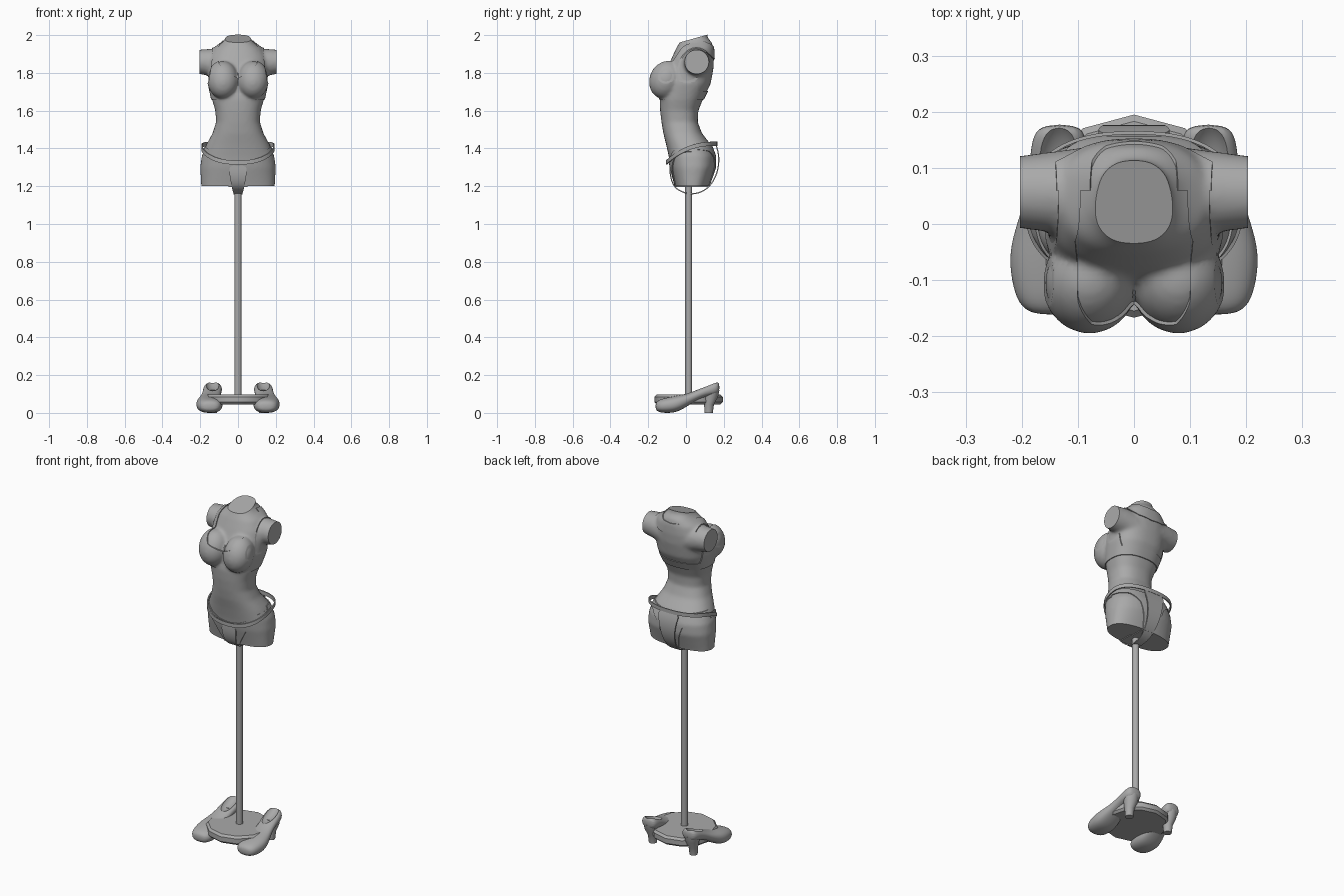
import bpy, bmesh
from math import sin, cos, pi, radians, copysign
from mathutils import Matrix, Vector

if "Cube" in bpy.data.objects:
    bpy.data.objects.remove(bpy.data.objects["Cube"])

grey = bpy.data.materials.new("plain grey")
grey.use_nodes = True
grey.diffuse_color = (0.4, 0.4, 0.4, 1)
grey.node_tree.nodes["Principled BSDF"].inputs["Base Color"].default_value = grey.diffuse_color


def make(name, bm):
    bmesh.ops.recalc_face_normals(bm, faces=bm.faces)
    me = bpy.data.meshes.new(name)
    bm.to_mesh(me)
    bm.free()
    ob = bpy.data.objects.new(name, me)
    bpy.context.collection.objects.link(ob)
    return ob


def modify(ob, kind, **settings):
    """Add a modifier and apply it at once."""
    mod = ob.modifiers.new(kind, kind)
    for key, value in settings.items():
        setattr(mod, key, value)
    bpy.context.view_layer.update()
    dg = bpy.context.evaluated_depsgraph_get()
    me = bpy.data.meshes.new_from_object(ob.evaluated_get(dg))
    ob.modifiers.clear()
    ob.data = me


def finish(ob, angle=40):
    me = ob.data
    me.materials.clear()
    me.materials.append(grey)
    for p in me.polygons:
        p.material_index = 0
        p.use_smooth = True
    me.set_sharp_from_angle(angle=radians(angle))


def loft(bm, rings, closed=True, caps=True):
    rows = [[bm.verts.new(p) for p in r] for r in rings]
    n = len(rows[0])
    for a, b in zip(rows, rows[1:]):
        for i in range(n if closed else n - 1):
            j = (i + 1) % n
            bm.faces.new((a[i], a[j], b[j], b[i]))
    if caps:
        bm.faces.new(rows[0][::-1])
        bm.faces.new(rows[-1])


def ring(w, front, back, z, n=40, power=2.4):
    """Squarish oval from front to back, at height z."""
    pts = []
    for i in range(n):
        a = 2 * pi * i / n
        s, c = [copysign(abs(v) ** (2 / power), v) for v in (sin(a), cos(a))]
        pts.append(Vector((w * s, (front + back) / 2 - c * (back - front) / 2, z)))
    return pts


def ball(bm, at, size, tilt):
    m = Matrix.Translation(at) @ Matrix.Rotation(tilt, 4, 'X') @ Matrix.Diagonal((*size, 1))
    bmesh.ops.create_uvsphere(bm, u_segments=32, v_segments=20, radius=1, matrix=m)


def prism(outline, y0, y1):
    """Mirrored half outline in x and z, pushed along y."""
    pts = outline + [(-x, z) for x, z in reversed(outline) if x > 0]
    bm = bmesh.new()
    loft(bm, [[(x, y, z) for x, z in pts] for y in (y0, y1)])
    return make("cutter", bm)


def boolean(ob, cutter, operation):
    modify(ob, 'BOOLEAN', object=cutter, operation=operation, solver='EXACT')
    bpy.data.objects.remove(cutter)


# Torso: height, half width, front and back
TORSO = [(1.15, .19, -.05, .11), (1.2, .195, -.055, .12), (1.3, .2, -.082, .155),
         (1.36, .192, -.092, .155), (1.42, .168, -.105, .132), (1.48, .135, -.12, .085),
         (1.54, .116, -.13, .062), (1.6, .12, -.137, .065), (1.66, .138, -.14, .09),
         (1.74, .155, -.127, .13), (1.82, .157, -.1, .145), (1.88, .15, -.075, .148),
         (1.93, .125, -.052, .145), (1.96, .085, -.035, .138), (1.985, .064, -.024, .115),
         (2.05, .064, -.022, .11)]
bm = bmesh.new()
loft(bm, [ring(w, f, b, z) for z, w, f, b in TORSO])
for side in (1, -1):
    ball(bm, (side * .079, -.106, 1.765), (.08, .082, .1), radians(-22))
    # Arm stump
    loft(bm, [[(side * x, .057 + r * cos(i * pi / 16), z + r * sin(i * pi / 16))
               for i in range(32)]
              for x, r, z in ((.05, .085, 1.84), (.14, .073, 1.855), (.24, .06, 1.86))])
torso = make("torso", bm)
modify(torso, 'REMESH', mode='VOXEL', voxel_size=.009)
modify(torso, 'SMOOTH', factor=.5, iterations=9)

# Flat cuts at the thighs, the neck and the arms
bm = bmesh.new()
bm.from_mesh(torso.data)
for co, no in (((0, 0, 1.2), (0, 0, -1)), ((0, .105, 2), (0, -.28, 1)),
               ((.203, 0, 0), (1, 0, 0)), ((-.203, 0, 0), (-1, 0, 0))):
    bmesh.ops.bisect_plane(bm, geom=bm.verts[:] + bm.edges[:] + bm.faces[:],
                           plane_co=co, plane_no=no, clear_outer=True)
    bmesh.ops.holes_fill(bm, edges=[e for e in bm.edges if e.is_boundary], sides=0)
bm.to_mesh(torso.data)
bm.free()
finish(torso)


def garment(name, outline, y0, y1):
    """Thin layer over the torso, trimmed to an outline."""
    bm = bmesh.new()
    bm.from_mesh(torso.data)
    bm.normal_update()
    for v, n in [(v, v.normal.copy()) for v in bm.verts]:
        v.co += n * .005
    ob = make(name, bm)
    boolean(ob, prism(outline, y0, y1), 'INTERSECT')
    finish(ob)


# Crop top
garment("top_front", [(0, 1.66), (.19, 1.66), (.175, 1.71), (.155, 1.76), (.14, 1.85),
                      (.13, 2), (.085, 2), (.105, 1.92), (.1, 1.85), (.075, 1.81),
                      (.03, 1.79), (0, 1.77)], -.4, .06)
garment("top_back_band", [(0, 1.66), (.19, 1.66), (.19, 1.705), (0, 1.705)], .06, .4)
garment("top_back_yoke", [(0, 1.87), (.08, 1.88), (.14, 1.91), (.13, 2), (.085, 2),
                          (.075, 1.96), (.05, 1.945), (0, 1.94)], .06, .4)

# Briefs
garment("briefs_front", [(0, 1.15), (.03, 1.15), (.06, 1.22), (.1, 1.29), (.16, 1.365),
                         (.21, 1.4), (.21, 1.43), (.16, 1.4), (.11, 1.36), (.06, 1.338),
                         (0, 1.33)], -.4, .03)
garment("briefs_back", [(0, 1.15), (.03, 1.15), (.05, 1.26), (.08, 1.34), (.13, 1.385),
                        (.21, 1.4), (.21, 1.43), (.1, 1.42), (0, 1.41)], .03, .4)


def ribbon(name, rows, closed):
    bm = bmesh.new()
    loft(bm, rows, closed, False)
    ob = make(name, bm)
    modify(ob, 'SUBSURF', levels=2)
    modify(ob, 'SOLIDIFY', thickness=.006, offset=0)
    finish(ob)


# Loose strip under the crotch: half width, y and height
STRIP = [(.05, -.085, 1.31), (.045, -.085, 1.26), (.034, -.068, 1.2), (.026, -.03, 1.172),
         (.022, .02, 1.157), (.024, .07, 1.163), (.03, .12, 1.19), (.038, .16, 1.25),
         (.048, .176, 1.32), (.06, .172, 1.38), (.07, .158, 1.42)]
ribbon("crotch_strip", [[(w * k, y, z) for k in (-1, 0, 1)] for w, y, z in STRIP], False)

# Hip band, rising from the front to the back
band = ring(.192, -.104, .163, 0)
for p in band:
    rest = max(0, (.163 - p.y) / .267)
    p.z = 1.325 + .1 * (1 - rest ** 2.5)
ribbon("hip_band", [[p + Vector((0, 0, dz)) for p in band] for dz in (-.011, .011)], True)


# Stand
def turned(name, profile, sides):
    bm = bmesh.new()
    loft(bm, [[(r * sin(2 * pi * i / sides), .014 + r * cos(2 * pi * i / sides), z)
               for i in range(sides)] for r, z in profile])
    finish(make(name, bm))


turned("pole", [(.019, .09), (.019, 1.21)], 24)
turned("base", [(.169, .045), (.181, .057), (.181, .085), (.169, .097)], 12)

# Shoes: y, centre x, half width, bottom and top along the foot
SHOE = [(-.162, .148, .03, .018, .052), (-.145, .149, .058, .002, .07),
        (-.1, .15, .07, -.002, .082), (-.05, .152, .072, .002, .092),
        (0, .15, .06, .03, .1), (.05, .143, .05, .062, .118),
        (.1, .137, .05, .085, .142), (.15, .133, .051, .09, .165),
        (.178, .132, .036, .105, .165)]
# Heel: height, y and radius
HEEL = [(0, .12, .022), (.045, .122, .026), (.085, .132, .038), (.12, .135, .042)]
for side, word in ((1, "left"), (-1, "right")):
    bm = bmesh.new()
    loft(bm, [[(side * (p.x + c), y, p.y) for p in ring(w, lo, hi, 0, 16)]
              for y, c, w, lo, hi in SHOE])
    shoe = make(word + "_shoe", bm)
    modify(shoe, 'SUBSURF', levels=2)
    # Foot opening
    bm = bmesh.new()
    ball(bm, (side * .134, .105, .165), (.041, .085, .042), radians(22))
    boolean(shoe, make("cutter", bm), 'DIFFERENCE')
    finish(shoe)
    bm = bmesh.new()
    loft(bm, [[(side * .134 + p.x, p.y, z) for p in ring(r, y - r, y + r, z, 20, 2)]
              for z, y, r in HEEL])
    finish(make(word + "_heel", bm))
